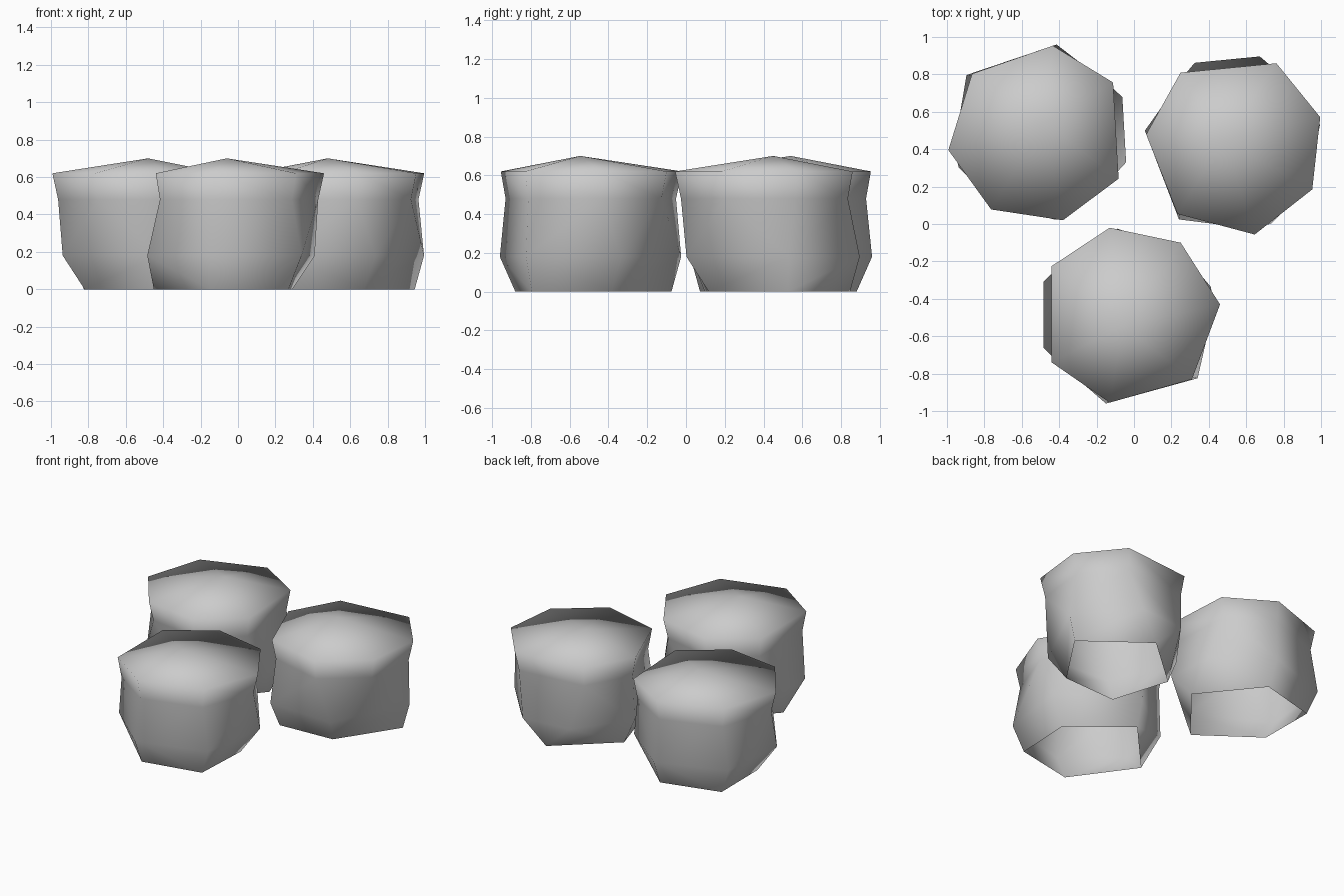
import bpy, bmesh, math
from mathutils import Vector

cube = bpy.data.objects.get("Cube")
if cube:
    bpy.data.objects.remove(cube)

# One matte grey for all the pieces
grey = bpy.data.materials.new("light grey")
grey.use_nodes = True
colour = (0.6, 0.6, 0.6, 1)
grey.diffuse_color = colour
grey.node_tree.nodes["Principled BSDF"].inputs["Base Color"].default_value = colour

# Clockwise outlines, each starting at its back corner
RIM = [(-.07, .525), (.31, .445), (.52, .115), (.37, -.285),
       (-.07, -.41), (-.38, -.195), (-.38, .32)]
BELLY = [(-.03, .52), (.47, .21), (.40, -.28), (-.09, -.415),
         (-.425, -.115), (-.425, .235)]
FOOT = [(-.03, .47), (.35, .16), (.33, -.25), (-.09, -.335), (-.39, .08)]


def ring(bm, outline, z, scale=1.0):
    return [bm.verts.new((x * scale, y * scale, z)) for x, y in outline]


def zip_rings(bm, a, b):
    """Skin two rings with triangles, always taking the shorter diagonal."""
    i = j = 0
    while i < len(a) or j < len(b):
        va, vb = a[i % len(a)], b[j % len(b)]
        na, nb = a[(i + 1) % len(a)], b[(j + 1) % len(b)]
        step_a = j == len(b) or (
            i < len(a) and (na.co - vb.co).length < (nb.co - va.co).length)
        if step_a:
            bm.faces.new((va, na, vb))
            i += 1
        else:
            bm.faces.new((va, nb, vb))
            j += 1


def stone_mesh():
    bm = bmesh.new()
    foot = ring(bm, FOOT, 0)
    belly = ring(bm, BELLY, .18)
    neck = ring(bm, RIM, .48, .94)
    rim = ring(bm, RIM, .62)
    apex = bm.verts.new((0, 0, .70))
    # Walls, open underneath
    zip_rings(bm, foot, belly)
    zip_rings(bm, belly, neck)
    for k in range(len(rim)):
        n = (k + 1) % len(rim)
        bm.faces.new((neck[k], neck[n], rim[n], rim[k]))
        # Shallow domed top
        bm.faces.new((rim[k], rim[n], apex))
    bmesh.ops.recalc_face_normals(bm, faces=bm.faces)
    # Make sure the top faces up
    if sum(f.normal.z for f in apex.link_faces) < 0:
        bmesh.ops.reverse_faces(bm, faces=bm.faces)
    for f in bm.faces:
        f.smooth = True
    mesh = bpy.data.meshes.new("stone")
    bm.to_mesh(mesh)
    bm.free()
    mesh.materials.append(grey)
    return mesh


# Three turned copies of the same block
mesh = stone_mesh()
for name, x, y, turn in (("front_stone", -.06, -.545, 0),
                         ("back_left_stone", .48, .45, -84.4),
                         ("back_right_stone", -.48, .54, -176.7)):
    stone = bpy.data.objects.new(name, mesh)
    stone.location = Vector((x, y, 0))
    stone.rotation_euler.z = math.radians(turn)
    bpy.context.collection.objects.link(stone)
